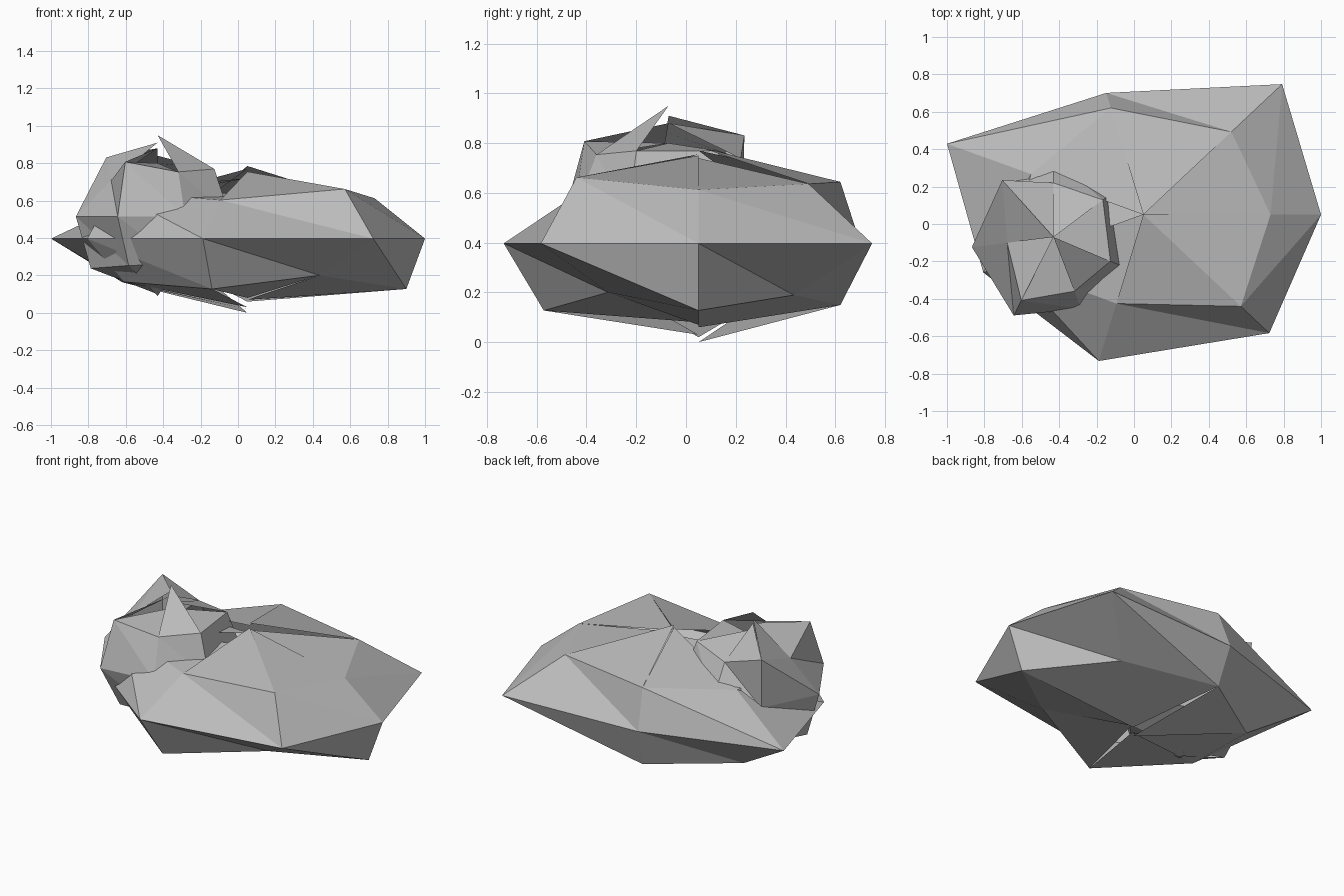
import bpy, bmesh, math

if "Cube" in bpy.data.objects:
    bpy.data.objects.remove(bpy.data.objects["Cube"])

grey = bpy.data.materials.new("stone_grey")
grey.diffuse_color = (0.5, 0.5, 0.5, 1)
grey.use_nodes = True
grey.node_tree.nodes["Principled BSDF"].inputs["Base Color"].default_value = grey.diffuse_color


def rock(name, center, angles, y_scale, slope, rings, tips, pits):
    """Low-poly boulder: upper, middle and lower rings, with a separate
    pole height per facet, which leaves the cracked top and underside."""
    cx, cy, cz = center
    n = len(angles)
    bm = bmesh.new()
    grid = []
    for radii, side in zip(rings, (1, 0, -1)):
        row = []
        for a, r in zip(angles, radii):
            t = math.radians(a)
            row.append(bm.verts.new((cx + r * math.cos(t),
                                     cy + r * math.sin(t) * y_scale,
                                     cz + side * slope * r)))
        grid.append(row)
    up, mid, low = grid
    for i in range(n):
        j = (i + 1) % n
        # pole facets
        bm.faces.new((bm.verts.new((cx, cy, tips[i])), up[i], up[j]))
        bm.faces.new((bm.verts.new((cx, cy, pits[i])), low[j], low[i]))
        # side facets, all split along the same diagonal
        for a, b in ((up, mid), (mid, low)):
            bm.faces.new((a[i], b[i], b[j]))
            bm.faces.new((a[i], b[j], a[j]))
    mesh = bpy.data.meshes.new(name)
    bm.to_mesh(mesh)
    bm.free()
    mesh.materials.append(grey)
    ob = bpy.data.objects.new(name, mesh)
    bpy.context.collection.objects.link(ob)
    return ob


# wide flat boulder
rock("large_rock", (0.05, 0.05, 0.397), [i * 360 / 7 for i in range(7)], 0.75, 0.317,
     [(0.68, 0.755, 0.78, 0.667, 0.80, 0.65, 0.836),
      (0.95, 1.19, 0.89, 1.165, 0.95, 1.07, 1.08),
      (0.85, 0.655, 0.78, 0.74, 0.73, 0.85, 0.62)],
     (0.74, 0.785, 0.77, 0.72, 0.64, 0.755, 0.75),
     (0.06, 0.06, 0.0, 0.02, 0.03, 0.08, 0.07))

# smaller boulder sunk into it
rock("small_rock", (-0.43, -0.07, 0.515), (37, 90, 132, 187, 243, 291, 337), 1.0, 0.77,
     [(0.33, 0.29, 0.41, 0.25, 0.38, 0.31, 0.33),
      (0.42, 0.42, 0.40, 0.44, 0.47, 0.41, 0.42),
      (0.33, 0.33, 0.34, 0.36, 0.34, 0.33, 0.33)],
     (0.84, 0.88, 0.91, 0.88, 0.80, 0.95, 0.80),
     (0.14, 0.12, 0.13, 0.10, 0.09, 0.14, 0.14))
